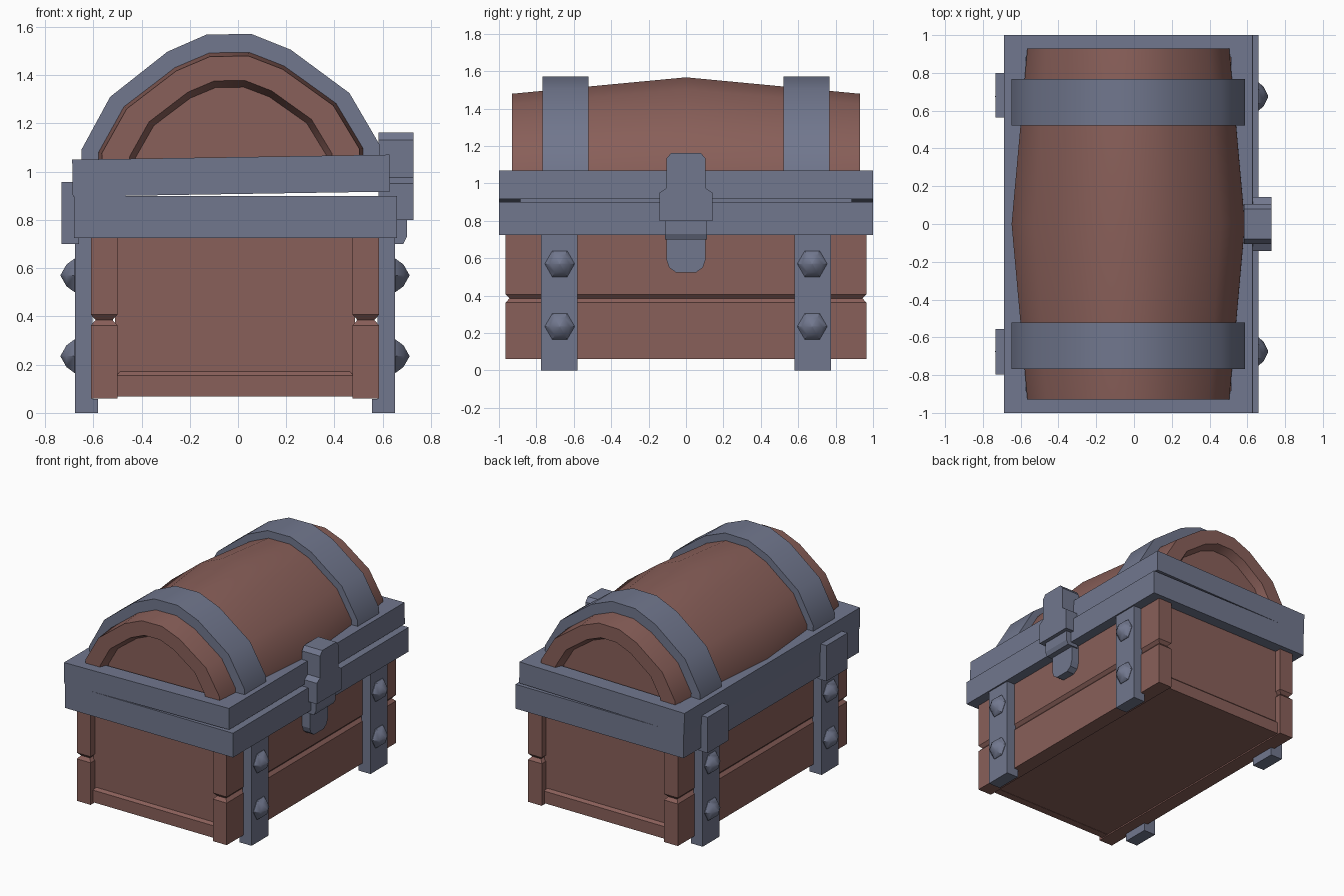
import bpy, bmesh, math
from mathutils import Matrix

if "Cube" in bpy.data.objects:
    bpy.data.objects.remove(bpy.data.objects["Cube"])


def material(name, rgb):
    m = bpy.data.materials.new(name)
    m.diffuse_color = (*rgb, 1)
    m.use_nodes = True
    m.node_tree.nodes["Principled BSDF"].inputs["Base Color"].default_value = m.diffuse_color
    return m


WOOD = material("reddish wood", (0.25, 0.115, 0.10))
IRON = material("blue grey iron", (0.165, 0.185, 0.27))
CX = -0.0125                                  # centre of the body in x
LID = (Matrix.Translation((-0.0275, 0, 0.907))  # lid stands slightly ajar
       @ Matrix.Rotation(math.radians(-0.9), 4, 'Y'))


def loft(name, rings, mat, matrix=None, closed=False, smooth=False):
    """Skin a list of equal point rings; cap the ends unless closed."""
    bm = bmesh.new()
    vs = [[bm.verts.new(p) for p in r] for r in rings]
    n = len(rings[0])
    pairs = list(zip(vs, vs[1:])) + ([(vs[-1], vs[0])] if closed else [])
    for a, b in pairs:
        for i in range(n):
            j = (i + 1) % n
            bm.faces.new((a[i], a[j], b[j], b[i]))
    if not closed:
        bm.faces.new(vs[0])
        bm.faces.new(vs[-1])
    bmesh.ops.recalc_face_normals(bm, faces=bm.faces)
    me = bpy.data.meshes.new(name)
    bm.to_mesh(me)
    bm.free()
    me.materials.append(mat)
    ob = bpy.data.objects.new(name, me)
    bpy.context.collection.objects.link(ob)
    if matrix:
        ob.matrix_world = matrix
    if smooth:
        bpy.ops.object.select_all(action='DESELECT')
        ob.select_set(True)
        bpy.context.view_layer.objects.active = ob
        bpy.ops.object.shade_smooth_by_angle(angle=math.radians(35))
    return ob


def rect(x0, x1, y0, y1, z, d=0):
    return [(x0 + d, y0 + d, z), (x1 - d, y0 + d, z),
            (x1 - d, y1 - d, z), (x0 + d, y1 - d, z)]


def box(name, x0, x1, y0, y1, z0, z1, mat):
    return loft(name, [rect(x0, x1, y0, y1, z0), rect(x0, x1, y0, y1, z1)], mat)


def frame(name, x0, x1, z0, z1, t, matrix=None):
    steps = [(z0, 0), (z1, 0), (z1, t), (z0, t)]
    loft(name, [rect(x0, x1, -1, 1, z, d) for z, d in steps], IRON, matrix, closed=True)


# Body: inner box, base ledges at the ends, grooved side planks
box("body_core", -0.51, 0.485, -0.917, 0.917, 0.07, 0.8, WOOD)
for s in (-1, 1):
    y0, y1 = sorted((s * 0.88, s * 0.935))
    loft("end_base_board", [rect(-0.505, 0.48, y0, y1, 0.068),
                            rect(-0.505, 0.48, y0, y1, 0.155),
                            rect(-0.505, 0.48, y0, y1, 0.172, 0.018)], WOOD)
    x0, x1 = sorted((CX + s * 0.4875, CX + s * 0.5975))
    steps = [(0.06, 0), (0.363, 0), (0.385, 0.02), (0.407, 0), (0.76, 0)]
    loft("side_planks", [rect(x0, x1, -0.964, 0.964, z, d) for z, d in steps], WOOD)

# Iron rims of body and lid
frame("body_rim", -0.68, 0.66, 0.725, 0.9, 0.115)
frame("lid_rim", -0.6575, 0.6575, 0, 0.153, 0.115, LID)

# Legs with feet, rivets and hinges
for sx in (-1, 1):
    for sy in (-1, 1):
        y0, y1 = sorted((sy * 0.58, sy * 0.774))
        prof = [(0.6625, 0), (0.6625, 0.76), (0.59, 0.76), (0.59, 0.058), (0.5675, 0.058), (0.5675, 0)]
        loft("strap_leg", [[(CX + sx * x, y, z) for x, z in prof] for y in (y0, y1)], IRON)
        for zc in (0.235, 0.57):
            rings = []
            for dx, r in ((-0.01, 0.08), (0.003, 0.08), (0.036, 0.052), (0.06, 0.003)):
                rings.append([(CX + sx * (0.6625 + dx),
                               sy * 0.675 + r * math.cos(k * math.pi / 3),
                               zc + r * math.sin(k * math.pi / 3)) for k in range(6)])
            loft("rivet", rings, IRON, smooth=True)
for y0, y1 in ((-0.796, -0.555), (0.563, 0.8)):
    box("hinge", -0.732, -0.66, y0, y1, 0.70, 0.957, IRON)

# Lid: arched cross-section, scaled about local z = 0.1
HALF = [(0.6175, 0.04), (0.6175, 0.193), (0.495, 0.41), (0.255, 0.593), (0.0925, 0.661)]
ARCH = HALF + [(-x, z) for x, z in reversed(HALF)]


def arch(y, sx=1.0, sz=1.0):
    return [(x * sx, y, 0.1 + (z - 0.1) * sz) for x, z in ARCH]


ends = [(0.865, 0.0, 0.84)]
half_barrel = [(-0.87, 0.64, 0.61), (-0.93, 0.68, 0.66), (-0.93, 0.865, 0.84)]
barrel = half_barrel + [(0, 1, 0.996)] + [(-y, a, b) for y, a, b in reversed(half_barrel)]
loft("barrel_lid", [arch(*b) for b in barrel], WOOD, LID, smooth=True)
for s in (-1, 1):
    loft("lid_band", [arch(s * y, 1.002, 1.003) for y in (0.522, 0.767)], IRON, LID, smooth=True)

# Latch: hasp on the lid, catch and rounded tongue on the body
hasp = [(0.142, 0.80), (0.142, 0.95), (0.105, 0.975), (0.105, 1.132), (0.08, 1.163)]
hasp += [(-y, z) for y, z in reversed(hasp)]
loft("latch_hasp", [[(x, y, z) for y, z in hasp] for x in (0.583, 0.728)], IRON)
catch = [(0.6, 0.81), (0.70, 0.81), (0.70, 0.73), (0.685, 0.70), (0.6, 0.70)]
loft("latch_catch", [[(x, y, z) for x, z in catch] for y in (-0.113, 0.113)], IRON)
tongue = [(0.104, 0.73), (0.104, 0.59), (0.09, 0.55), (0.055, 0.525)]
tongue += [(-y, z) for y, z in reversed(tongue)]
loft("latch_tongue", [[(x, y, z) for y, z in tongue] for x in (0.575, 0.645)], IRON)
